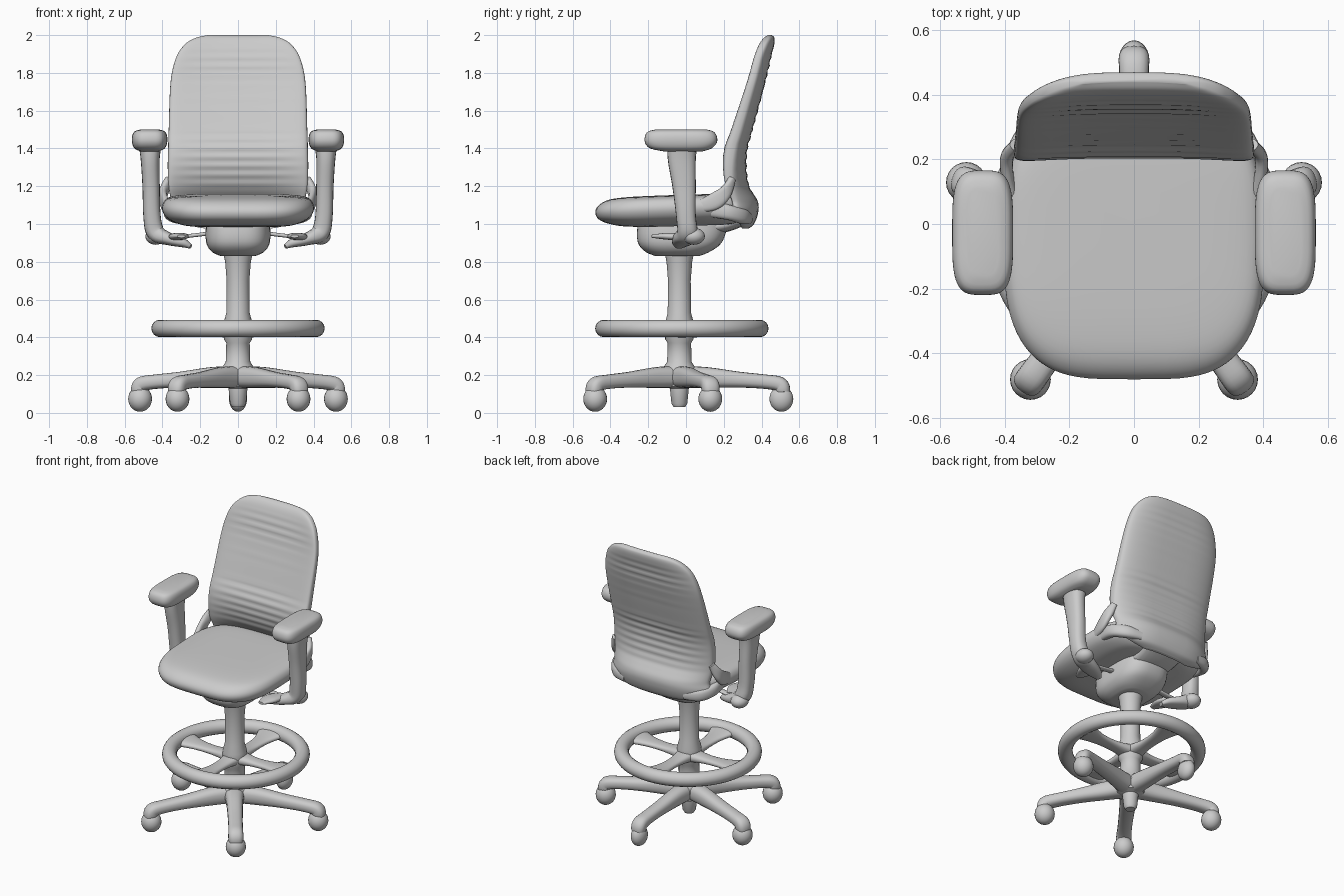
import bpy, bmesh
from math import sin, cos, pi, radians
from mathutils import Vector

if "Cube" in bpy.data.objects:
    bpy.data.objects.remove(bpy.data.objects["Cube"])


def loft(name, rings):
    """Skin closed rings of equal length and cap both ends."""
    bm = bmesh.new()
    vs = [[bm.verts.new(p) for p in r] for r in rings]
    n = len(vs[0])
    for a, b in zip(vs, vs[1:]):
        for i in range(n):
            j = (i + 1) % n
            bm.faces.new((a[i], a[j], b[j], b[i]))
    bm.faces.new(vs[0])
    bm.faces.new(vs[-1])
    bmesh.ops.recalc_face_normals(bm, faces=bm.faces)
    me = bpy.data.meshes.new(name)
    bm.to_mesh(me)
    bm.free()
    ob = bpy.data.objects.new(name, me)
    bpy.context.collection.objects.link(ob)
    return ob


def smooth_rows(rows, steps):
    """Catmull-Rom interpolation of rows of numbers."""
    if steps < 2:
        return rows
    p = [rows[0]] + list(rows) + [rows[-1]]
    out = []
    for k in range(1, len(p) - 2):
        for s in range(steps):
            t = s / steps
            out.append([0.5 * (2 * b + (c - a) * t + (2 * a - 5 * b + 4 * c - d) * t * t
                               + (3 * b - a - 3 * c + d) * t ** 3)
                        for a, b, c, d in zip(*p[k - 1:k + 3])])
    return out + [list(rows[-1])]


def oval(e, n):
    """Unit superellipse; e = 1 is a circle, smaller is boxier."""
    f = lambda v: (abs(v) ** e) * (1 if v >= 0 else -1)
    return [(f(cos(2 * pi * i / n)), f(sin(2 * pi * i / n))) for i in range(n)]


def stack(name, rows, e=1.0, steps=1, n=48, cx=0, bend=None):
    """Horizontal sections (z, half width, y min, y max)."""
    rings = []
    for z, hx, y0, y1 in smooth_rows(rows, steps):
        ring = [Vector((cx + hx * u, (y0 + y1) / 2 + (y1 - y0) / 2 * v, z)) for u, v in oval(e, n)]
        rings.append([bend(q) for q in ring] if bend else ring)
    return loft(name, rings)


def sweep(name, pts, ref, e=0.8, steps=5, n=20):
    """Points (x, y, z, half size along ref, half size sideways)."""
    rows = smooth_rows(pts, steps)
    pos = [Vector(r[:3]) for r in rows]
    rings = []
    for i, r in enumerate(rows):
        t = (pos[min(i + 1, len(pos) - 1)] - pos[max(i - 1, 0)]).normalized()
        side = t.cross(Vector(ref)).normalized()
        up = side.cross(t)
        rings.append([pos[i] + up * r[3] * u + side * r[4] * v for u, v in oval(e, n)])
    return loft(name, rings)


def ball(name, loc, scale):
    bpy.ops.mesh.primitive_uv_sphere_add(segments=24, ring_count=14, radius=1, location=loc)
    ob = bpy.context.object
    ob.name = name
    ob.scale = scale


CY = -0.035  # column axis
Z, Y = (0, 0, 1), (0, 1, 0)

# gas column with base hub and foot ring collar
col = [(.03, .03), (.05, .042), (.13, .05), (.14, .085), (.2, .1), (.24, .085), (.27, .065),
       (.37, .062), (.39, .075), (.48, .075), (.53, .062), (.7, .06), (.8, .068), (.86, .08)]
stack("column", [(z, r, CY - r, CY + r) for z, r in col], n=32)

# five star legs turning down into the casters
for k in range(5):
    a = radians(90 + 72 * k)
    c, s = cos(a), sin(a)
    leg = [(.02, .19, .058, .065), (.15, .187, .055, .053), (.32, .176, .042, .047),
           (.46, .165, .038, .045), (.535, .152, .04, .047), (.552, .12, .04, .046), (.552, .08, .03, .035)]
    sweep(f"base_leg_{k}", [(r * c, CY - .005 + r * s, z, h, w) for r, z, h, w in leg], Z)
    # the rear caster is seen edge-on
    ball(f"caster_{k}", (.545 * c, CY - .005 + .545 * s, .074), (.048 if k == 0 else .063, .063, .068))

# foot ring and spokes
bpy.ops.mesh.primitive_torus_add(major_radius=.413, minor_radius=.046, major_segments=64,
                                 minor_segments=16, location=(0, -.022, .447))
bpy.context.object.name = "foot_ring"
for k in range(4):
    a = radians(90 * k)
    spoke = [(.04, .43, .035, .06), (.15, .43, .022, .045), (.28, .435, .02, .055), (.4, .445, .025, .1)]
    sweep(f"ring_spoke_{k}", [(r * cos(a), CY + .01 + r * sin(a), z, h, w) for r, z, h, w in spoke], Z)

# tilt mechanism under the seat and its link to the back
stack("mechanism", [(.83, .09, -.16, .07), (.85, .135, -.21, .12), (.89, .165, -.25, .18),
                    (.95, .172, -.26, .21), (1.03, .165, -.25, .22)], e=.7, steps=3)
sweep("back_link", [(0, .1, .98, .04, .14), (0, .22, 1.0, .04, .14), (0, .34, 1.05, .04, .16)], Z)


# seat cushion, narrower and lower at the front
def seat_bend(q):
    t = max(0, -.1 - q.y)
    return Vector((q.x * (1 - .9 * t * t), q.y, q.z + .03 * q.y))


stack("seat", [(.99, .24, -.2, .22), (1.0, .3, -.35, .27), (1.03, .37, -.45, .3), (1.07, .4, -.48, .32),
               (1.11, .398, -.465, .32), (1.14, .365, -.41, .3), (1.152, .27, -.3, .25),
               (1.155, .1, -.12, .12)], e=.52, steps=4, n=72, bend=seat_bend)

# curved backrest: z, centre y, half width, half thickness, forward wrap of the sides
back = [(.975, .32, .17, .01, .02), (1.0, .335, .28, .025, .04), (1.06, .35, .36, .032, .09),
        (1.12, .345, .355, .035, .09), (1.2, .29, .368, .045, .06), (1.3, .265, .372, .055, .04),
        (1.4, .268, .37, .058, .03), (1.5, .3, .367, .053, .03), (1.75, .376, .357, .044, .03),
        (1.88, .41, .328, .04, .03), (1.95, .431, .282, .036, .025), (1.985, .442, .225, .026, .015),
        (2.0, .447, .16, .008, .01)]
rings = []
for z, y, w, th, wrap in smooth_rows(back, 10):
    fade = max(0, min(1, (z - 1.15) / .1, (1.95 - z) / .1))
    rib = .003 * fade * sin(z * 2 * pi / .048)
    rings.append([(w * u, y + (th + rib * (1 - u * u)) * v - wrap * abs(u) ** 3, z)
                  for u, v in oval(.55, 56)])
loft("backrest", rings)

for s, side in ((1, "right"), (-1, "left")):
    # frame straps joining seat and backrest
    sweep(f"{side}_back_strap", [(s * .37, .06, 1.09, .03, .02), (s * .392, .15, 1.12, .045, .02),
                                 (s * .392, .21, 1.17, .035, .02), (s * .365, .245, 1.24, .02, .018)], Z)
    sweep(f"{side}_lower_strap", [(s * .36, .14, 1.08, .045, .025), (s * .36, .23, 1.06, .04, .03),
                                  (s * .31, .3, 1.04, .04, .03), (s * .22, .33, 1.03, .03, .025)], Z)
    # arm pad
    stack(f"{side}_arm_pad", [(1.385, .05, -.12, .09), (1.4, .08, -.19, .135), (1.43, .093, -.217, .163),
                              (1.465, .093, -.217, .163), (1.49, .08, -.2, .145), (1.5, .05, -.16, .11)],
          e=.55, steps=3, cx=s * .468)
    # arm post, turning inward below the seat
    sweep(f"{side}_arm_post", [(s * .465, -.02, 1.42, .08, .062), (s * .465, -.022, 1.34, .074, .05),
                               (s * .46, -.01, 1.2, .062, .046), (s * .455, .0, 1.04, .052, .046),
                               (s * .435, .008, .955, .055, .048), (s * .37, -.01, .922, .06, .034),
                               (s * .29, -.03, .9, .045, .024), (s * .25, -.04, .88, .02, .012)], Y)
    ball(f"{side}_arm_elbow", (s * .435, .04, .935), (.055, .06, .045))
    # bracket to the mechanism and adjusting paddle
    sweep(f"{side}_arm_bracket", [(s * .36, -.01, .925, .02, .01), (s * .15, -.01, .95, .02, .01)], Y)
    sweep(f"{side}_paddle", [(s * .34, -.01, .93, .018, .035), (s * .31, -.1, .935, .018, .05),
                             (s * .3, -.18, .935, .008, .02)], Z)

# smooth shading
bpy.ops.object.select_all(action='SELECT')
bpy.context.view_layer.objects.active = bpy.data.objects["seat"]
bpy.ops.object.shade_smooth_by_angle(angle=radians(45))
